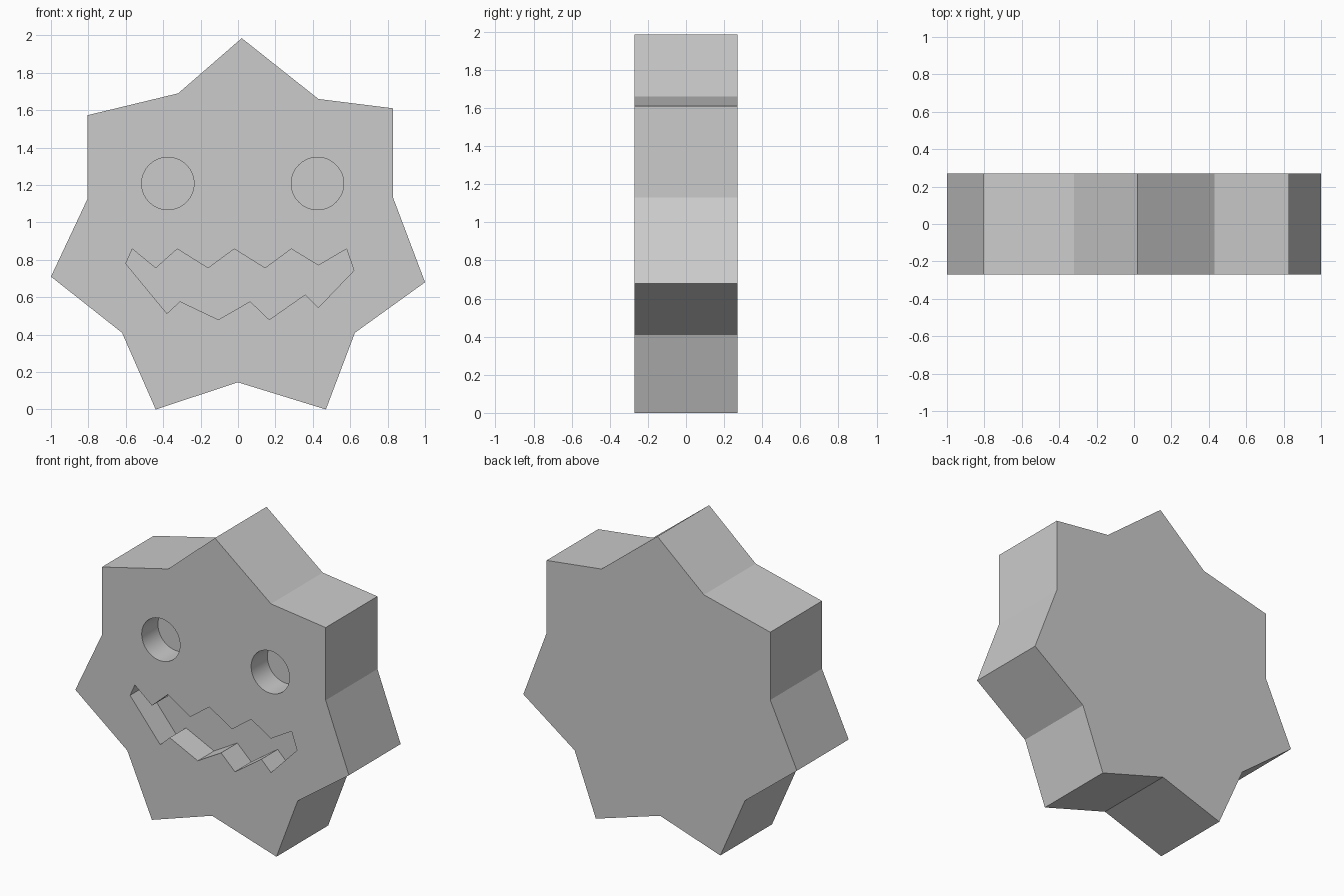
import bpy, bmesh, math

if "Cube" in bpy.data.objects:
    bpy.data.objects.remove(bpy.data.objects["Cube"])

HALF = 0.27      # half thickness of the body
RECESS = 0.17    # depth of eyes and mouth


def prism(name, profile, y0, y1):
    """Extrude an x/z profile from y0 to y1."""
    bm = bmesh.new()
    face = bm.faces.new([bm.verts.new((x, y0, z)) for x, z in profile])
    ext = bmesh.ops.extrude_face_region(bm, geom=[face], use_keep_orig=True)
    verts = [g for g in ext["geom"] if isinstance(g, bmesh.types.BMVert)]
    bmesh.ops.translate(bm, verts=verts, vec=(0, y1 - y0, 0))
    bmesh.ops.recalc_face_normals(bm, faces=bm.faces)
    mesh = bpy.data.meshes.new(name)
    bm.to_mesh(mesh)
    bm.free()
    obj = bpy.data.objects.new(name, mesh)
    bpy.context.collection.objects.link(obj)
    return obj


def circle(cx, cz, r, n=64):
    return [(cx + r * math.cos(2 * math.pi * i / n),
             cz + r * math.sin(2 * math.pi * i / n)) for i in range(n)]


# Seven-pointed body
body = prism("star_body", [
    (0.02, 1.985), (0.43, 1.66), (0.83, 1.61), (0.83, 1.13), (1.0, 0.68),
    (0.625, 0.41), (0.47, 0), (0, 0.145), (-0.44, 0), (-0.62, 0.41),
    (-1.0, 0.71), (-0.805, 1.125), (-0.805, 1.573), (-0.32, 1.69)], -HALF, HALF)

# Recess shapes: two eyes and a jagged mouth
mouth = [
    (-0.565, 0.858), (-0.44, 0.755), (-0.325, 0.858), (-0.16, 0.755),
    (-0.02, 0.858), (0.145, 0.755), (0.285, 0.858), (0.43, 0.77),
    (0.58, 0.858), (0.62, 0.743), (0.43, 0.545), (0.36, 0.615),
    (0.167, 0.48), (0.065, 0.578), (-0.105, 0.48), (-0.31, 0.578),
    (-0.38, 0.513), (-0.6, 0.78)]
recesses = {"left_eye_cutter": circle(-0.375, 1.208, 0.14),
            "right_eye_cutter": circle(0.425, 1.208, 0.14),
            "mouth_cutter": mouth}

# Cut the recesses into the front
for name, profile in recesses.items():
    cutter = prism(name, profile, -HALF - 0.1, -HALF + RECESS)
    cutter.hide_render = True
    cutter.hide_set(True)
    mod = body.modifiers.new(name, 'BOOLEAN')
    mod.operation = 'DIFFERENCE'
    mod.solver = 'EXACT'
    mod.object = cutter

# Apply the cuts, drop the cutters, smooth only the round eye walls
bpy.context.view_layer.objects.active = body
body.select_set(True)
for mod in list(body.modifiers):
    cutter = mod.object
    bpy.ops.object.modifier_apply(modifier=mod.name)
    bpy.data.objects.remove(cutter)
bpy.ops.object.shade_smooth_by_angle(angle=math.radians(10))
